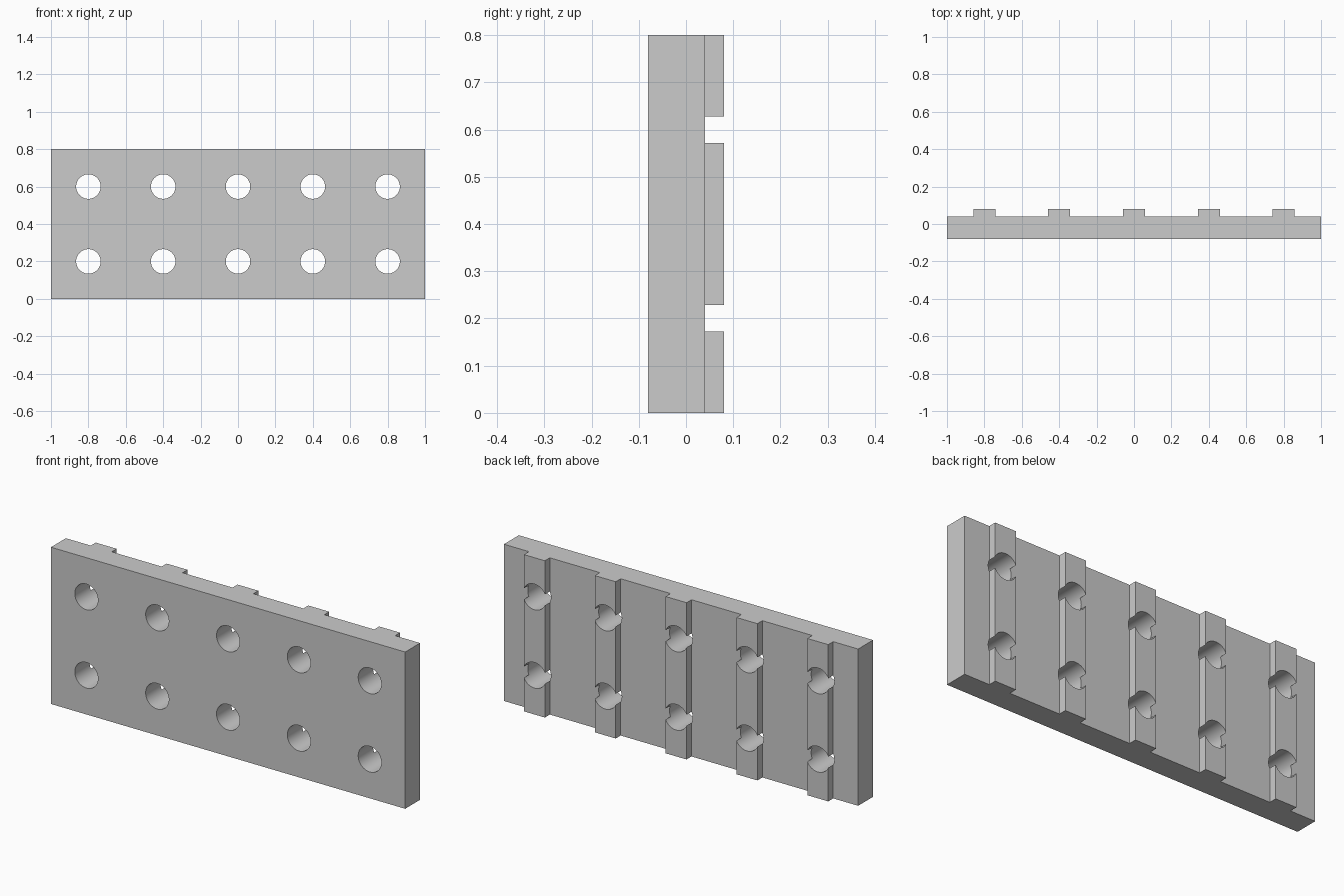
import bpy, bmesh, math
from mathutils import Matrix, Vector

old = bpy.data.objects.get("Cube")
if old:
    bpy.data.objects.remove(old)

HEIGHT = 0.8
FRONT, BACK, RIDGE_BACK = -0.08, 0.04, 0.08
RIDGE_HALF, HOLE_RADIUS = 0.059, 0.0655
COLUMNS = [-0.8, -0.4, 0.0, 0.4, 0.8]
ROWS = [0.2, 0.6]

grey = bpy.data.materials.new("plain_grey")
grey.use_nodes = True
colour = (0.6, 0.6, 0.6, 1)
grey.diffuse_color = colour
grey.node_tree.nodes["Principled BSDF"].inputs["Base Color"].default_value = colour


def make_object(name, bm):
    bmesh.ops.recalc_face_normals(bm, faces=bm.faces)
    mesh = bpy.data.meshes.new(name)
    bm.to_mesh(mesh)
    bm.free()
    mesh.materials.append(grey)
    obj = bpy.data.objects.new(name, mesh)
    bpy.context.collection.objects.link(obj)
    return obj


# Ribbed plate: plan outline with five back ridges, extruded upwards
outline = [(1, BACK), (1, FRONT), (-1, FRONT), (-1, BACK)]
for x in COLUMNS:
    a, b = x - RIDGE_HALF, x + RIDGE_HALF
    outline += [(a, BACK), (a, RIDGE_BACK), (b, RIDGE_BACK), (b, BACK)]
bm = bmesh.new()
base = bm.faces.new([bm.verts.new((x, y, 0)) for x, y in outline])
top = bmesh.ops.extrude_face_region(bm, geom=[base])["geom"]
bmesh.ops.translate(bm, vec=Vector((0, 0, HEIGHT)),
                    verts=[v for v in top if isinstance(v, bmesh.types.BMVert)])
plate = make_object("ribbed_plate", bm)

# Hole cutters, running front to back
bm = bmesh.new()
for x in COLUMNS:
    for z in ROWS:
        place = Matrix.Translation((x, 0, z)) @ Matrix.Rotation(math.pi / 2, 4, "X")
        bmesh.ops.create_cone(bm, cap_ends=True, segments=48, radius1=HOLE_RADIUS,
                              radius2=HOLE_RADIUS, depth=0.4, matrix=place)
cutter = make_object("hole_cutter", bm)
cutter.hide_render = True

# Cut the holes, then drop the cutter
cut = plate.modifiers.new("holes", "BOOLEAN")
cut.operation = "DIFFERENCE"
cut.solver = "EXACT"
cut.object = cutter
bpy.ops.object.select_all(action="DESELECT")
plate.select_set(True)
bpy.context.view_layer.objects.active = plate
bpy.ops.object.modifier_apply(modifier="holes")
bpy.data.objects.remove(cutter)

# Smooth hole walls with crisp edges elsewhere
bpy.ops.object.shade_smooth_by_angle(angle=math.radians(30))
